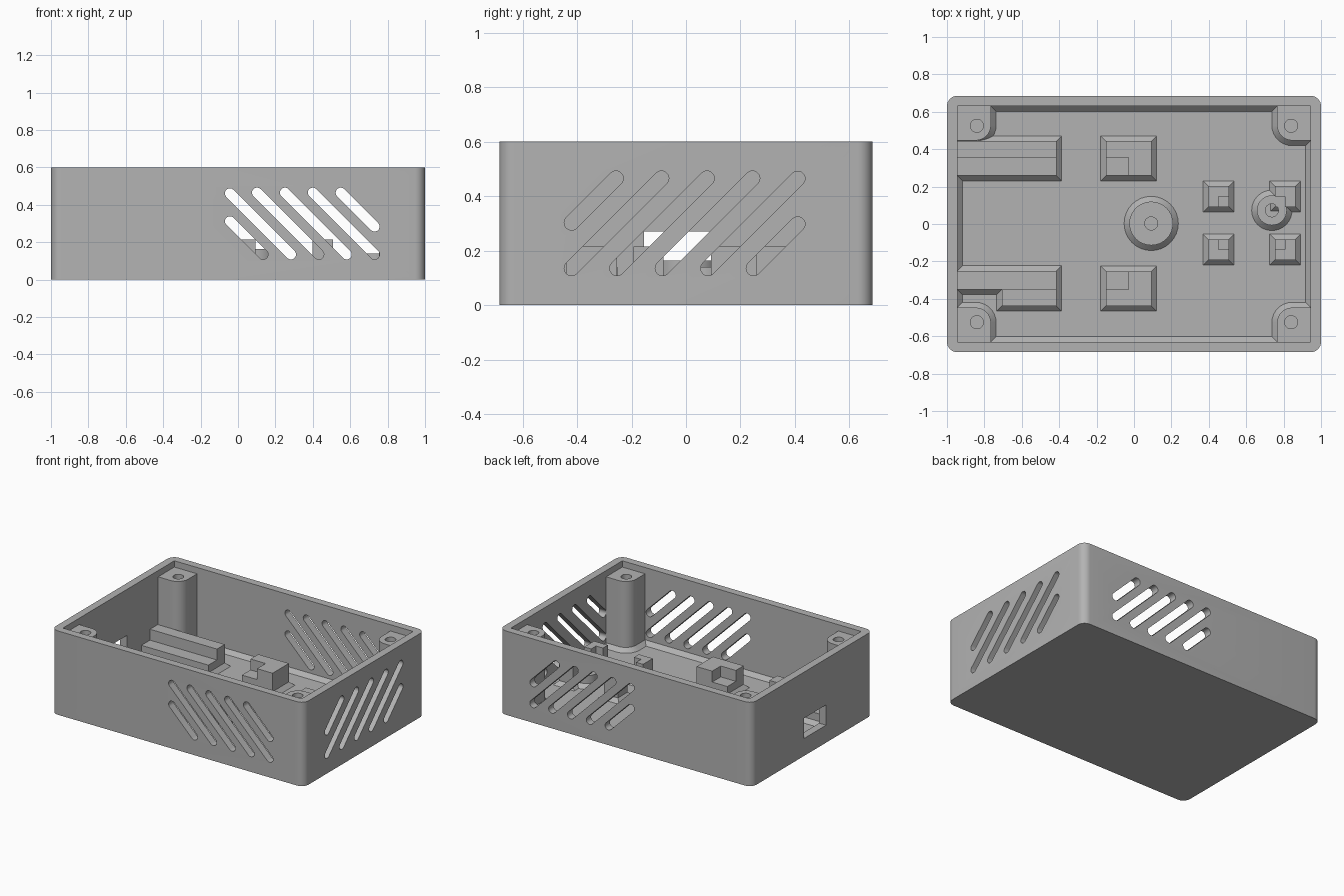
import bpy, bmesh, math
from mathutils import Vector, Matrix

cube = bpy.data.objects.get("Cube")
if cube:
    bpy.data.objects.remove(cube, do_unlink=True)

HX, HY, HZ = 1.0, 0.685, 0.6      # outer half sizes and height
IX, IY = 0.945, 0.63              # inside of the walls
FLOOR, SKIRT = 0.055, 0.028       # floor level, base chamfer
LEDGE, TALL, POST = 0.137, 0.215, 0.555

grey = bpy.data.materials.new("grey plastic")
grey.use_nodes = True
colour = (0.45, 0.45, 0.45, 1)
grey.diffuse_color = colour
grey.node_tree.nodes["Principled BSDF"].inputs["Base Color"].default_value = colour


def outline(x0, x1, y0, y1, radii=(0, 0, 0, 0), grow=0.0, steps=8):
    """Rectangle with a radius per corner: (+,+), (-,+), (-,-), (+,-)."""
    x0, x1, y0, y1 = x0 - grow, x1 + grow, y0 - grow, y1 + grow
    corners = [(x1, y1, 1, 1), (x0, y1, -1, 1), (x0, y0, -1, -1), (x1, y0, 1, -1)]
    pts = []
    for i, (cx, cy, sx, sy) in enumerate(corners):
        r = radii[i]
        if r == 0:
            pts.append((cx, cy))
            continue
        r += grow
        for k in range(steps + 1):
            a = math.pi / 2 * (i + k / steps)
            pts.append((cx - sx * r + r * math.cos(a), cy - sy * r + r * math.sin(a)))
    return pts


def loft(name, layers):
    """Closed solid through stacked outlines given as (z, points)."""
    bm = bmesh.new()
    rings = [[bm.verts.new((x, y, z)) for x, y in pts] for z, pts in layers]
    n = len(rings[0])
    for a, b in zip(rings, rings[1:]):
        for i in range(n):
            j = (i + 1) % n
            bm.faces.new((a[i], a[j], b[j], b[i]))
    bm.faces.new(rings[0][::-1])
    bm.faces.new(rings[-1])
    bmesh.ops.recalc_face_normals(bm, faces=bm.faces)
    mesh = bpy.data.meshes.new(name)
    bm.to_mesh(mesh)
    bm.free()
    mesh.materials.append(grey)
    obj = bpy.data.objects.new(name, mesh)
    bpy.context.collection.objects.link(obj)
    return obj


def box(name, x0, x1, y0, y1, z0, z1):
    pts = outline(x0, x1, y0, y1)
    return loft(name, [(z0, pts), (z1, pts)])


def skirted(name, x0, x1, y0, y1, top, radii=(0, 0, 0, 0)):
    """Block on the floor with a sloped base."""
    flared = outline(x0, x1, y0, y1, radii, SKIRT)
    plain = outline(x0, x1, y0, y1, radii)
    return loft(name, [(FLOOR - 0.02, flared), (FLOOR, flared),
                       (FLOOR + SKIRT, plain), (top, plain)])


def activate(obj):
    bpy.ops.object.select_all(action='DESELECT')
    obj.select_set(True)
    bpy.context.view_layer.objects.active = obj


def cut(obj, cutter):
    mod = obj.modifiers.new("cut", 'BOOLEAN')
    mod.operation, mod.solver, mod.object = 'DIFFERENCE', 'EXACT', cutter
    activate(obj)
    bpy.ops.object.modifier_apply(modifier=mod.name)
    bpy.data.objects.remove(cutter, do_unlink=True)


def smooth(obj):
    activate(obj)
    bpy.ops.object.shade_smooth_by_angle(angle=math.radians(30))


def drill(obj, x, y, z0):
    r = 0.035
    pts = outline(x - r, x + r, y - r, y + r, (r * 0.999,) * 4, steps=6)
    cut(obj, loft("drill", [(z0, pts), (1, pts)]))


def slot(a, b, axes, near, far):
    """Round-ended bar from a to b in a wall plane, pushed through the wall."""
    a, b = Vector(a), Vector(b)
    half, r = (b - a).length / 2, 0.027
    pts = outline(-half - r, half + r, -r, r, (r * 0.999,) * 4, steps=6)
    obj = loft("slot", [(near, pts), (far, pts)])
    mid, d = (a + b) / 2, (b - a).normalized()
    u, w = axes
    v = Vector((0, 0, 1))
    frame = Matrix((u * d.x + v * d.y, v * d.x - u * d.y, w)).transposed().to_4x4()
    obj.data.transform(Matrix.Translation(u * mid.x + v * mid.y) @ frame)
    bm = bmesh.new()
    bm.from_mesh(obj.data)
    bmesh.ops.recalc_face_normals(bm, faces=bm.faces)
    bm.to_mesh(obj.data)
    bm.free()
    return obj


def slot_row(lo, hi, step, flip):
    """Six diagonal slots clipped to a rectangle."""
    z0, z1 = 0.135, 0.465
    for k in range(-1, 5):
        start = lo + k * step
        a = max(start, lo)
        b = min(start + z1 - z0, hi)
        p, q = (a, z0 + a - start), (b, z0 + b - start)
        if flip:
            p, q = (lo + hi - p[0], p[1]), (lo + hi - q[0], q[1])
        yield p, q


# Case: outer shell, hollow with a chamfer round the floor
shell = outline(-HX, HX, -HY, HY, (0.055,) * 4)
case = loft("case", [(0, shell), (HZ, shell)])
hollow = outline(-IX, IX, -IY, IY)
cut(case, loft("hollow", [(FLOOR, outline(-IX, IX, -IY, IY, grow=-SKIRT)),
                          (FLOOR + SKIRT, hollow), (HZ + 0.1, hollow)]))

# Vents through front and back, and through the +x wall
X, Y = Vector((1, 0, 0)), Vector((0, 1, 0))
for p, q in slot_row(-0.043, 0.73, 0.149, True):
    cut(case, slot(p, q, (X, Y), -0.8, 0.8))
for p, q in slot_row(-0.42, 0.41, 0.167, False):
    cut(case, slot(p, q, (Y, X), 0.8, 1.2))

# Socket opening in the -x wall
cut(case, box("opening", -1.1, -0.9, -0.155, 0.095, 0.125, 0.27))
smooth(case)

# Corner screw posts, rounded on the inward corner
for sx in (-1, 1):
    for sy in (-1, 1):
        xs = sorted((sx * 0.765, sx * 0.955))
        ys = sorted((sy * 0.447, sy * 0.64))
        inward = {(1, 1): 2, (-1, 1): 3, (-1, -1): 0, (1, -1): 1}[sx, sy]
        radii = [0.08 if i == inward else 0 for i in range(4)]
        post = skirted("corner_post", *xs, *ys, POST, radii)
        drill(post, sx * 0.84, sy * 0.525, 0.2)
        smooth(post)

# Round bosses on the floor
for name, x, y, r, top in (("centre_boss", 0.092, 0.003, 0.117, 0.163),
                           ("small_boss", 0.737, 0.073, 0.08, 0.139)):
    boss = skirted(name, x - r, x + r, y - r, y + r, top, (r * 0.999,) * 4)
    drill(boss, x, y, FLOOR + 0.005)
    smooth(boss)

# Large board rests with a corner notch
for s, shift in ((1, 0), (-1, 0.005)):
    ys = sorted((s * 0.258 + shift, s * 0.443 + shift))
    rest = skirted("board_rest", -0.15, 0.093, *ys, TALL)
    notch = sorted((s * 0.2, s * 0.355 + shift))
    cut(rest, box("notch", -0.3, -0.03, *notch, LEDGE, 1))

# Small board rests, notched towards their common centre
for sx in (-1, 1):
    for sy in (-1, 1):
        xs = sorted((0.63 + sx * 0.123, 0.63 + sx * 0.233))
        ys = sorted((0.005 + sy * 0.087, 0.005 + sy * 0.197))
        rest = skirted("small_rest", *xs, *ys, TALL)
        nx = sorted((0.63, 0.63 + sx * 0.178))
        ny = sorted((0.005, 0.005 + sy * 0.142))
        cut(rest, box("notch", *nx, *ny, LEDGE, 1))

# Long rails by the socket: a low ledge and a raised outer rib
skirted("back_ledge", -0.955, -0.415, 0.258, 0.4, LEDGE)
skirted("back_rib", -0.955, -0.415, 0.355, 0.443, TALL)
skirted("front_ledge", -0.955, -0.415, -0.35, -0.25, LEDGE)
skirted("front_rib", -0.706, -0.415, -0.438, -0.35, TALL)
